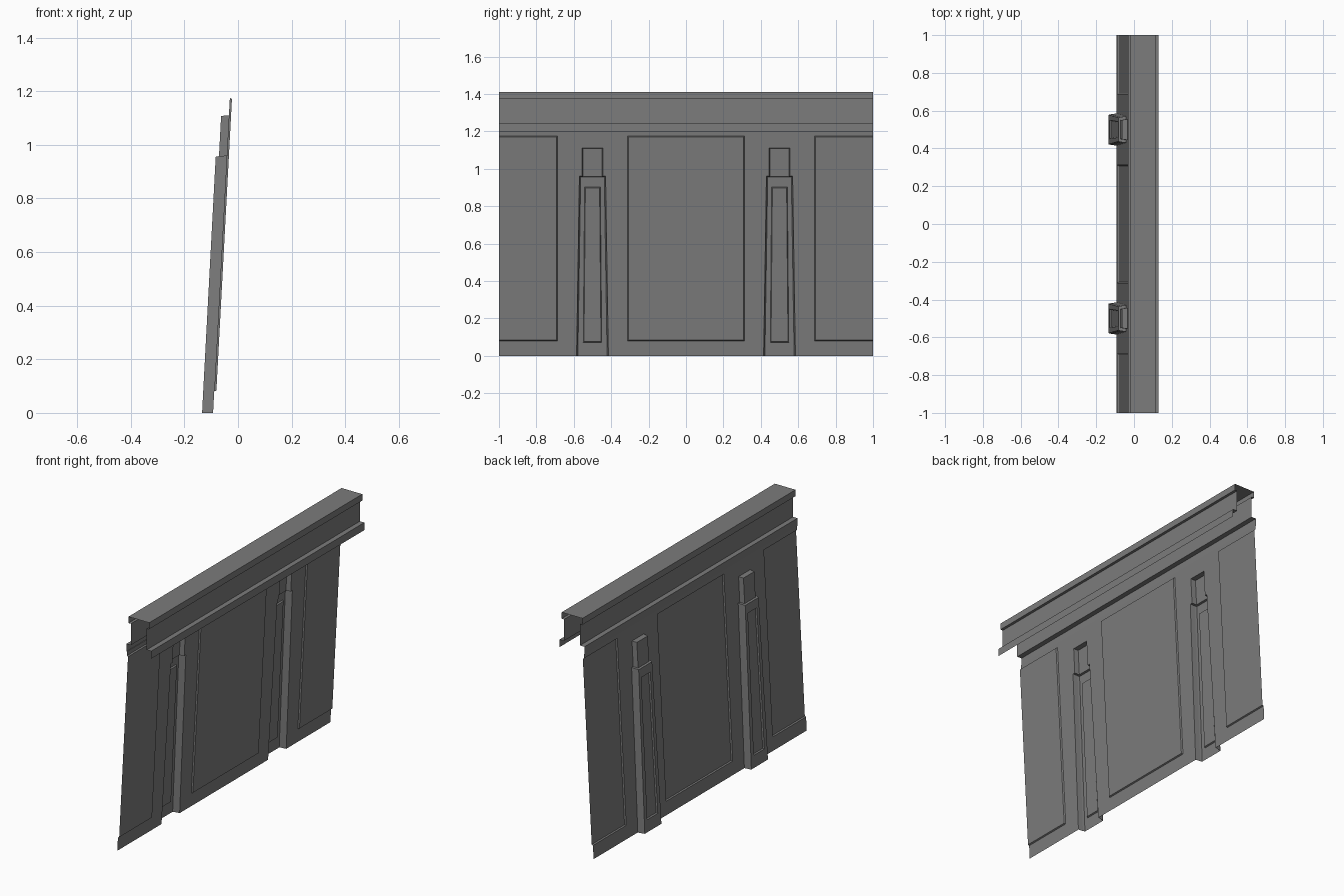
import bpy, bmesh

cube = bpy.data.objects.get("Cube")
if cube:
    bpy.data.objects.remove(cube)

# One plain stone grey
stone = bpy.data.materials.new("stone_grey")
stone.use_nodes = True
grey = (0.2, 0.2, 0.2, 1)
stone.diffuse_color = grey
stone.node_tree.nodes["Principled BSDF"].inputs["Base Color"].default_value = grey

WALL_TOP, LEAN, FOOT_X = 1.2, 0.0533, -0.093
SHAFT_TOP, CAP_TOP = 0.96, 1.11


def finish(bm, name):
    mesh = bpy.data.meshes.new(name)
    bm.to_mesh(mesh)
    bm.free()
    mesh.materials.append(stone)
    obj = bpy.data.objects.new(name, mesh)
    bpy.context.collection.objects.link(obj)
    return obj


def sheet(bm, rows):
    """Join rows of points into a sheet of quads."""
    verts = [[bm.verts.new(p) for p in row] for row in rows]
    for a, b in zip(verts, verts[1:]):
        for i in range(len(a) - 1):
            bm.faces.new((a[i], a[i + 1], b[i + 1], b[i]))


def outer_half(z):
    return 0.085 - 0.0156 * min(z, SHAFT_TOP)


def inner_half(z):
    return 0.05 - 0.009 * z if z < SHAFT_TOP else 0.055


def column(kind, z):
    """Y position of a grid line; the pilaster lines taper with height."""
    centre, side, which = kind
    half = {"outer": outer_half(z), "inner": inner_half(z)}.get(which, which)
    return centre + side * half


# Leaning wall sheet, cut along panel and pilaster outlines
lines = [(0, -1, 1.0)]
for centre in (-0.5, 0.5):
    lines += [(centre, -1, 0.188), (centre, -1, "outer"), (centre, -1, "inner"),
              (centre, 1, "inner"), (centre, 1, "outer"), (centre, 1, 0.188)]
lines.append((0, 1, 1.0))
levels = [0, 0.07, 0.08, 0.9, SHAFT_TOP, CAP_TOP, 1.175, WALL_TOP]
bm = bmesh.new()
sheet(bm, [[(FOOT_X + LEAN * z, column(k, z), z) for z in levels] for k in lines])
bm.normal_update()


def pick(y0, y1, z0, z1):
    found = []
    for f in bm.faces:
        c = f.calc_center_median()
        if y0 < c.y < y1 and z0 < c.z < z1 and abs(f.normal.x) > 0.9:
            found.append(f)
    return found


def relief(faces, depth, slope=0.004):
    """Raise or sink a region, leaving the open borders of the sheet open."""
    bmesh.ops.inset_region(bm, faces=faces, thickness=slope, depth=depth,
                           use_even_offset=True, use_boundary=False)
    bm.normal_update()


# Gather every region first, then shape them
panels = [pick(y0, y1, 0.08, 1.175)
          for y0, y1 in ((-1, -0.688), (-0.312, 0.312), (0.688, 1))]
pilasters = []
for c in (-0.5, 0.5):
    shaft = pick(c - 0.085, c + 0.085, 0, SHAFT_TOP)
    cap = pick(c - 0.055, c + 0.055, SHAFT_TOP, CAP_TOP)
    field = pick(c - 0.04, c + 0.04, 0.07, 0.9)
    pilasters.append((shaft, cap, field))

for region in panels:
    relief(region, -0.008)
for shaft, cap, field in pilasters:
    relief(shaft + cap, 0.029)
    relief(shaft, 0.012, 0.003)
    relief(field, -0.008)
for v in bm.verts:
    if v.co.z < 0.01:
        v.co.z = 0
finish(bm, "panelled_wall")

# Hollow cornice: mirrored profile swept along the wall
MID = 0.0485
half_profile = [(0.0815, WALL_TOP), (0.0815, 1.245), (0.052, 1.245),
                (0.052, 1.372), (0.068, 1.372), (0.068, 1.41)]
profile = [(FOOT_X + LEAN * WALL_TOP, WALL_TOP)]
profile += [(MID - h, z) for h, z in half_profile]
profile += [(MID + h, z) for h, z in reversed(half_profile)]
bm = bmesh.new()
sheet(bm, [[(x, y, z) for x, z in profile] for y in (-1, 1)])
finish(bm, "cornice")
